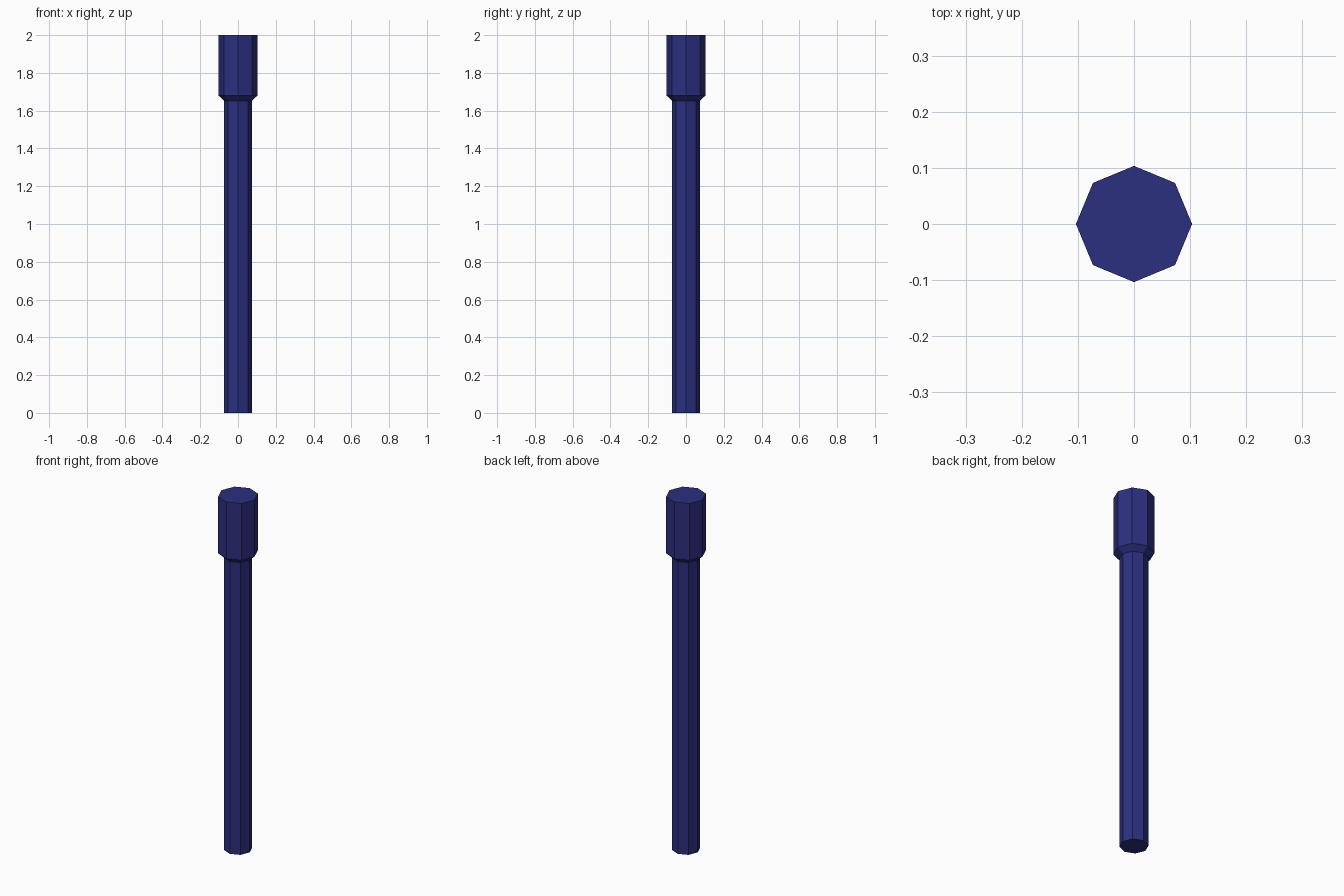
import bpy, bmesh, math

if "Cube" in bpy.data.objects:
    bpy.data.objects.remove(bpy.data.objects["Cube"])

SIDES = 8

# Profile (radius, height) from the foot up to the flat top of the head
PROFILE = [(0.073, 0.0), (0.073, 1.652), (0.1035, 1.68), (0.1035, 2.0)]

navy = bpy.data.materials.new("navy")
navy.diffuse_color = (0.024, 0.028, 0.21, 1)
navy.use_nodes = True
navy.node_tree.nodes["Principled BSDF"].inputs["Base Color"].default_value = navy.diffuse_color

# Octagonal post: rings joined by flat quads, capped at both ends
bm = bmesh.new()
rings = [[bm.verts.new((r * math.cos(math.tau * i / SIDES),
                        r * math.sin(math.tau * i / SIDES), z))
          for i in range(SIDES)] for r, z in PROFILE]
for low, high in zip(rings, rings[1:]):
    for i in range(SIDES):
        j = (i + 1) % SIDES
        bm.faces.new((low[i], low[j], high[j], high[i]))
bm.faces.new(rings[0][::-1])
bm.faces.new(rings[-1])

mesh = bpy.data.meshes.new("post_with_head")
bm.to_mesh(mesh)
bm.free()
mesh.materials.append(navy)
post = bpy.data.objects.new("post_with_head", mesh)
bpy.context.collection.objects.link(post)
